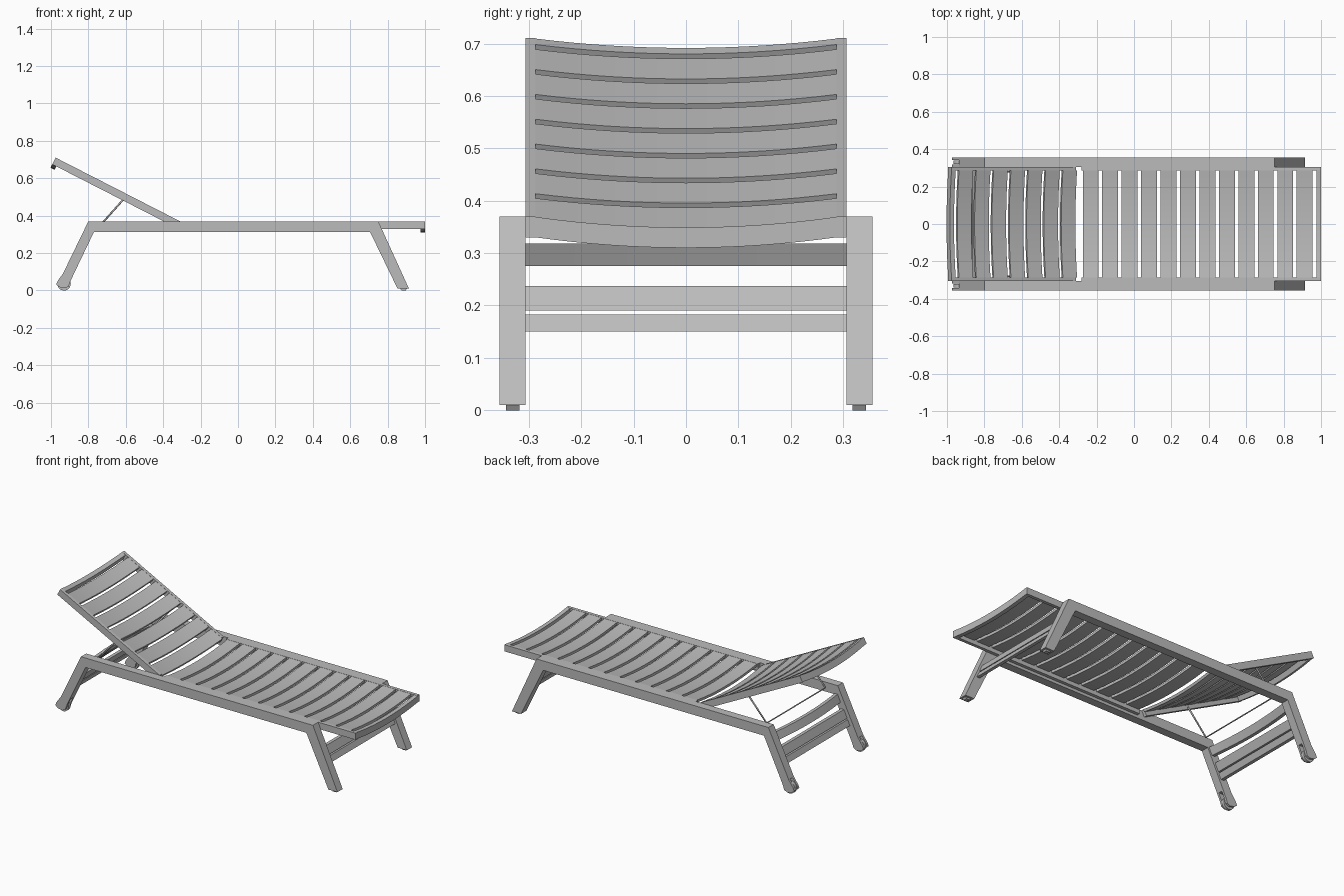
import bpy, bmesh, math
from mathutils import Matrix, Vector

if "Cube" in bpy.data.objects:
    bpy.data.objects.remove(bpy.data.objects["Cube"], do_unlink=True)

grey = bpy.data.materials.new("warm_grey")
grey.use_nodes = True
COLOUR = (0.5, 0.5, 0.5, 1)
grey.diffuse_color = COLOUR
grey.node_tree.nodes["Principled BSDF"].inputs["Base Color"].default_value = COLOUR

INNER, OUTER, EDGE = 0.287, 0.306, 0.356   # rail faces across the width


def sweep(name, profile, stations, matrix=Matrix(), smooth=False):
    """Sweep an x-z profile through (y, x shift, z shift) stations."""
    bm = bmesh.new()
    rings = [[bm.verts.new((x + dx, y, z + dz)) for x, z in profile]
             for y, dx, dz in stations]
    n = len(profile)
    for a, b in zip(rings, rings[1:]):
        for i in range(n):
            j = (i + 1) % n
            bm.faces.new((a[i], a[j], b[j], b[i]))
    bm.faces.new(rings[0])
    bm.faces.new(rings[-1])
    bmesh.ops.recalc_face_normals(bm, faces=bm.faces)
    bm.transform(matrix)
    mesh = bpy.data.meshes.new(name)
    bm.to_mesh(mesh)
    bm.free()
    mesh.materials.append(grey)
    obj = bpy.data.objects.new(name, mesh)
    bpy.context.collection.objects.link(obj)
    if smooth:
        bpy.ops.object.select_all(action='DESELECT')
        obj.select_set(True)
        bpy.context.view_layer.objects.active = obj
        bpy.ops.object.shade_smooth_by_angle(angle=math.radians(30))
    return obj


def straight(y0, y1):
    return [(y0, 0, 0), (y1, 0, 0)]


def bowed(half, dx, dz, steps=16):
    ts = [2 * i / steps - 1 for i in range(steps + 1)]
    return [(half * t, dx * (1 - t * t), dz * (1 - t * t)) for t in ts]


def rect(x0, x1, z0, z1):
    return [(x0, z0), (x1, z0), (x1, z1), (x0, z1)]


def slatted_panel(name, start, end, count, matrix):
    """Two side rails, sagging slats and a deep sagging end bar."""
    for side, s in (("left", 1), ("right", -1)):
        sweep(f"{name}_rail_{side}", rect(start, end, -0.04, 0),
              straight(s * INNER, s * OUTER), matrix)
    sag = bowed(INNER, 0, -0.02)
    for i in range(count):
        u = end - 0.045 - 0.104 * i
        sweep(f"{name}_slat_{i + 1}", rect(u - 0.085, u, -0.016, -0.001),
              sag, matrix, True)
    sweep(f"{name}_end_bar", rect(end - 0.025, end, -0.04, -0.001),
          sag, matrix, True)


# Seat and tilted backrest
slatted_panel("seat", -0.28, 1.0, 12, Matrix.Translation((0, 0, 0.37)))
tilt = math.radians(27.1)
c, s = math.cos(tilt), math.sin(tilt)
back = Matrix(((-c, 0, s, -0.31), (0, -1, 0, 0), (s, 0, c, 0.37), (0, 0, 0, 1)))
slatted_panel("backrest", 0, 0.747, 7, back)

# Side frames with legs, wheel forks and feet
frame = [(-0.80, 0.37), (0.75, 0.37), (0.914, 0.01), (0.853, 0.01),
         (0.706, 0.313), (-0.77, 0.313), (-0.877, 0.09), (-0.936, 0.09)]
prong = [(-0.936, 0.09), (-0.877, 0.09), (-0.898, 0.045), (-0.905, 0.022),
         (-0.925, 0.012), (-0.955, 0.018), (-0.972, 0.032), (-0.965, 0.05)]
wheel = [(-0.93 + 0.036 * math.cos(a), 0.036 + 0.036 * math.sin(a))
         for a in (math.tau * i / 24 for i in range(24))]
foot = [(0.874, 0), (0.897, 0), (0.903, 0.01), (0.868, 0.01)]
for side, k in (("left", 1), ("right", -1)):
    sweep(f"frame_{side}", frame, straight(k * OUTER, k * EDGE))
    sweep(f"fork_inner_{side}", prong, straight(k * OUTER, k * 0.319))
    sweep(f"fork_outer_{side}", prong, straight(k * 0.343, k * EDGE))
    sweep(f"wheel_{side}", wheel, straight(k * 0.322, k * 0.340), smooth=True)
    sweep(f"foot_{side}", foot, straight(k * 0.318, k * 0.344))


# Boards between the legs, following the leg slope
def leg_board(name, x_top, slope, z0, z1, bow=0.0):
    x0, x1 = (x_top + slope * (0.37 - z) for z in (z0, z1))
    prof = [(x0, z0), (x0 + 0.02, z0), (x1 + 0.02, z1), (x1, z1)]
    path = bowed(OUTER, bow, 0) if bow else straight(-OUTER, OUTER)
    sweep(name, prof, path, smooth=bool(bow))


for part, z0, z1 in (("upper", 0.19, 0.237), ("lower", 0.15, 0.183)):
    leg_board(f"front_board_{part}", 0.715, 0.46, z0, z1)
    leg_board(f"rear_board_{part}", -0.78, -0.46, z0, z1)
leg_board("rear_top_board", -0.775, -0.46, 0.275, 0.318, -0.02)

# Backrest prop: one bent rod
curve = bpy.data.curves.new("backrest_prop", 'CURVE')
curve.dimensions = '3D'
curve.bevel_depth = 0.005
curve.bevel_resolution = 2
curve.use_fill_caps = True
path = [Vector((-0.61, 0.28, 0.49)), Vector((-0.735, 0.28, 0.35))]
path += [Vector((p.x, -p.y, p.z)) for p in reversed(path)]
spline = curve.splines.new('POLY')
spline.points.add(len(path) - 1)
for point, p in zip(spline.points, path):
    point.co = (*p, 1)
curve.materials.append(grey)
bpy.context.collection.objects.link(bpy.data.objects.new("backrest_prop", curve))
